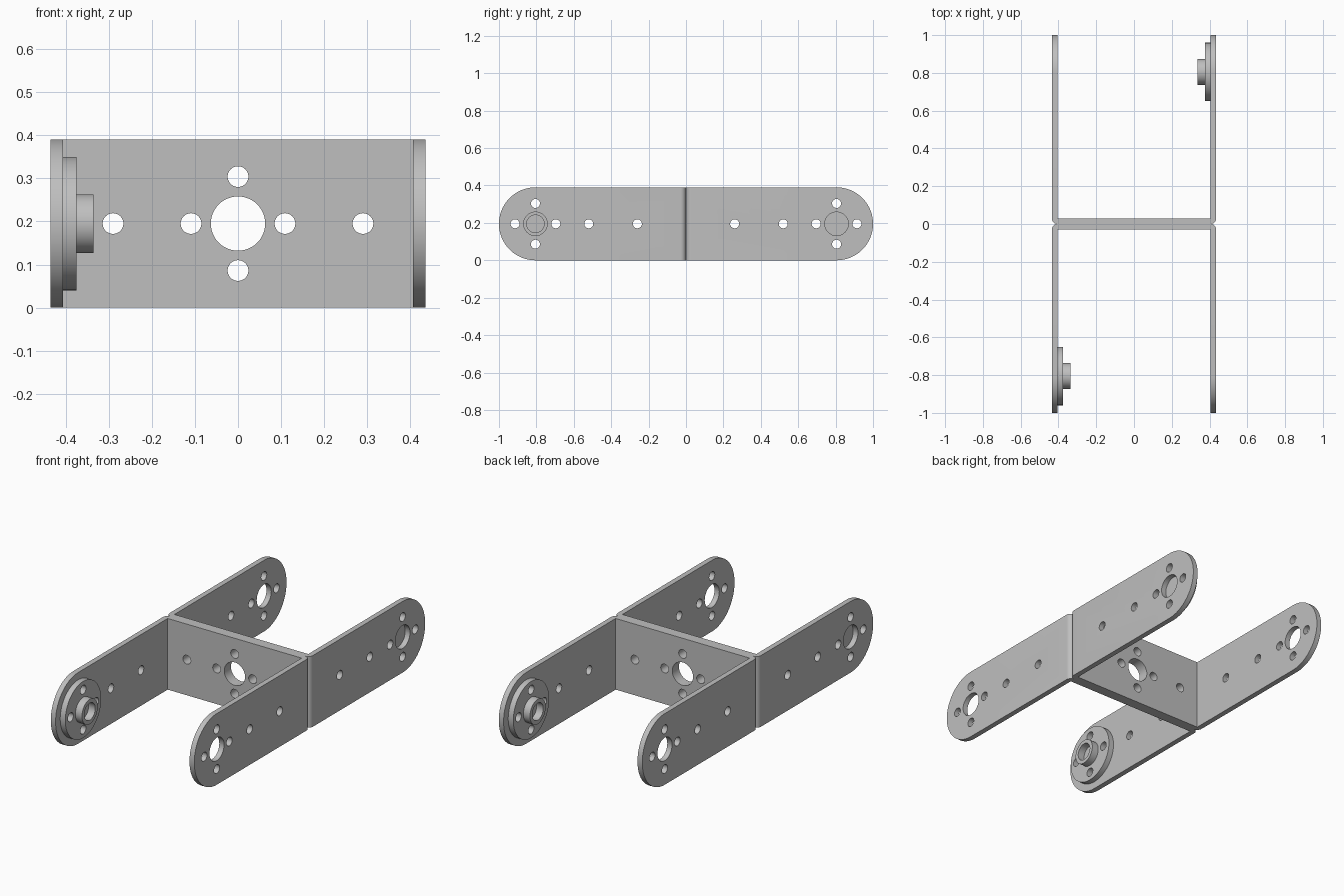
import bpy, bmesh
from math import pi, sin, cos
from mathutils import Matrix, Vector

if "Cube" in bpy.data.objects:
    bpy.data.objects.remove(bpy.data.objects["Cube"], do_unlink=True)

HALF, THICK, MID, PIVOT = 0.435, 0.029, 0.195, -0.805
SMALL, LARGE, PITCH = 0.024, 0.063, 0.109

steel = bpy.data.materials.new("grey steel")
steel.use_nodes = True
colour = (0.52, 0.52, 0.52, 1)
steel.diffuse_color = colour
steel.node_tree.nodes["Principled BSDF"].inputs["Base Color"].default_value = colour


def new_object(name, bm):
    bmesh.ops.recalc_face_normals(bm, faces=bm.faces)
    mesh = bpy.data.meshes.new(name)
    bm.to_mesh(mesh)
    bm.free()
    mesh.materials.append(steel)
    obj = bpy.data.objects.new(name, mesh)
    bpy.context.collection.objects.link(obj)
    return obj


def prism(name, points, offset):
    bm = bmesh.new()
    face = bm.faces.new([bm.verts.new(p) for p in points])
    grown = bmesh.ops.extrude_face_region(bm, geom=[face])["geom"]
    verts = [g for g in grown if isinstance(g, bmesh.types.BMVert)]
    bmesh.ops.translate(bm, verts=verts, vec=offset)
    return new_object(name, bm)


def drills(holes):
    """One cutter object from (centre, radius, axis, length) entries."""
    bm = bmesh.new()
    for centre, radius, axis, length in holes:
        turn = Vector((0, 0, 1)).rotation_difference(Vector(axis)).to_matrix().to_4x4()
        bmesh.ops.create_cone(bm, cap_ends=True, segments=48, radius1=radius, radius2=radius,
                              depth=length, matrix=Matrix.Translation(centre) @ turn)
    return new_object("drill_cutter", bm)


def cut(obj, cutter, operation):
    mod = obj.modifiers.new("cut", "BOOLEAN")
    mod.operation, mod.object, mod.solver = operation, cutter, "EXACT"
    bpy.context.view_layer.objects.active = obj
    bpy.ops.object.modifier_apply(modifier=mod.name)
    bpy.data.objects.remove(cutter, do_unlink=True)


def finish(obj):
    bpy.ops.object.select_all(action="DESELECT")
    obj.select_set(True)
    bpy.context.view_layer.objects.active = obj
    bpy.ops.object.shade_smooth_by_angle(angle=pi / 6)


def half_turn_copy(obj, name):
    twin = obj.copy()
    twin.data = obj.data.copy()
    twin.name = name
    twin.data.transform(Matrix.Rotation(pi, 4, "Z"))
    bpy.context.collection.objects.link(twin)


def ring(a, b):
    """Four bolt positions around a centre."""
    return [(a + PITCH, b), (a - PITCH, b), (a, b + PITCH), (a, b - PITCH)]


# U bracket: plan profile with rounded outer bends
inner = HALF - THICK
bend = [(inner + THICK * sin(t * pi / 16), -THICK + THICK * cos(t * pi / 16)) for t in range(9)]
side = [(inner, -1.1), (inner, -THICK)]
plan = bend + [(HALF, -1.1)] + side
plan += [(-x, y) for x, y in reversed(plan)]
bracket = prism("front_bracket", [(x, y, -0.1) for x, y in plan], (0, 0, 0.6))

# Rounded arm ends
arc = [(PIVOT - MID * sin(t * pi / 48), MID + MID * cos(t * pi / 48)) for t in range(49)]
outline = [(0.1, 2 * MID)] + arc + [(0.1, 0)]
cut(bracket, prism("end_cutter", [(-0.6, y, z) for y, z in outline], (1.2, 0, 0)), "INTERSECT")

# Holes through both arms and through the web
X, Y = (1, 0, 0), (0, 1, 0)
holes = [((0, PIVOT, MID), LARGE, X, 1.2), ((0, 0, MID), LARGE, Y, 0.2)]
holes += [((0, y, z), SMALL, X, 1.2) for y, z in ring(PIVOT, MID) + [(-0.52, MID), (-0.26, MID)]]
holes += [((x, 0, z), SMALL, Y, 0.2) for x, z in ring(0, MID) + [(-0.29, MID), (0.29, MID)]]
# Drill arms and web separately so no cutters overlap
for axis in (X, Y):
    cut(bracket, drills([h for h in holes if h[2] == axis]), "DIFFERENCE")
finish(bracket)
half_turn_copy(bracket, "back_bracket")

# Pivot hub: turned flange with a blind-bored boss
profile = [(0, 0), (0.155, 0), (0.155, 0.031), (0.068, 0.031),
           (0.068, 0.071), (0.047, 0.071), (0.047, 0.031), (0, 0.031)]
bm = bmesh.new()
verts = [bm.verts.new((-inner + h, PIVOT, MID + r)) for r, h in profile]
edges = [bm.edges.new(pair) for pair in zip(verts, verts[1:])]
bmesh.ops.spin(bm, geom=verts + edges, cent=(0, PIVOT, MID), axis=X, angle=2 * pi, steps=64)
bmesh.ops.remove_doubles(bm, verts=bm.verts, dist=0.0001)
hub = new_object("front_hub", bm)
cut(hub, drills([((-inner, y, z), SMALL, X, 0.2) for y, z in ring(PIVOT, MID)]), "DIFFERENCE")
finish(hub)
half_turn_copy(hub, "back_hub")
